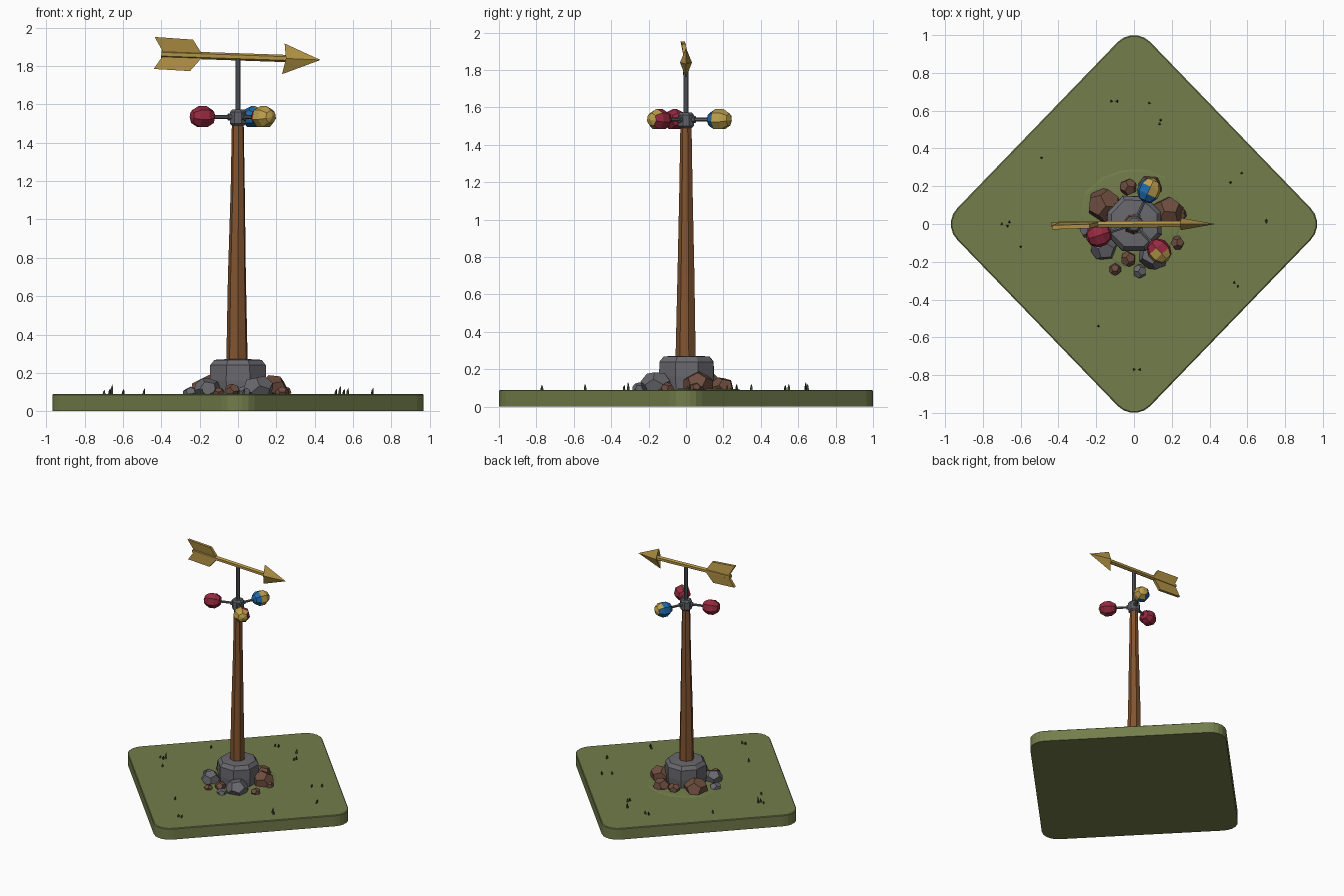
import bpy, bmesh, math, random
from mathutils import Vector, Matrix, Euler

if "Cube" in bpy.data.objects:
    bpy.data.objects.remove(bpy.data.objects["Cube"])
random.seed(4)

def mat(name, *c):
    m = bpy.data.materials.new(name)
    m.diffuse_color = (*c, 1)
    m.use_nodes = True
    m.node_tree.nodes["Principled BSDF"].inputs["Base Color"].default_value = m.diffuse_color
    return m

GREEN = mat("olive_green", 0.17, 0.205, 0.069)
GRASS = mat("dark_grass", 0.045, 0.06, 0.022)
STONE = mat("stone_grey", 0.14, 0.138, 0.155)
BROWN = mat("rock_brown", 0.155, 0.075, 0.05)
WOOD = mat("wood", 0.22, 0.088, 0.03)
METAL = mat("iron", 0.115, 0.12, 0.135)
GOLD = mat("gold", 0.45, 0.29, 0.06)
YELLOW = mat("cup_yellow", 0.50, 0.34, 0.07)
RED = mat("cup_red", 0.30, 0.023, 0.05)
BLUE = mat("cup_blue", 0.015, 0.14, 0.40)

def finish(name, bm, *mats):
    bmesh.ops.recalc_face_normals(bm, faces=bm.faces)
    me = bpy.data.meshes.new(name)
    bm.to_mesh(me)
    bm.free()
    for m in mats:
        me.materials.append(m)
    ob = bpy.data.objects.new(name, me)
    bpy.context.collection.objects.link(ob)
    return ob

def bridge(name, rings, m):
    """Skin a list of equal-length point rings and cap both ends."""
    bm = bmesh.new()
    vr = [[bm.verts.new(p) for p in r] for r in rings]
    n = len(vr[0])
    for a, b in zip(vr, vr[1:]):
        for i in range(n):
            bm.faces.new((a[i], a[(i + 1) % n], b[(i + 1) % n], b[i]))
    bm.faces.new(vr[0])
    bm.faces.new(vr[-1])
    return finish(name, bm, m)

def loft(name, prof, n, m, rot=0, jit=0):
    """Lofted n-gon; profile rows are (z, radius, x offset, y offset)."""
    k = [1 + random.uniform(-jit, jit) for _ in range(n)]
    ang = [rot + math.tau * i / n for i in range(n)]
    return bridge(name, [[(ox + r * k[i] * math.cos(a), oy + r * k[i] * math.sin(a), z)
                          for i, a in enumerate(ang)] for z, r, ox, oy in prof], m)

def tube(name, p0, p1, r, n, m):
    p0, p1 = Vector(p0), Vector(p1)
    q = (p1 - p0).to_track_quat('Z', 'Y')
    ring = [q @ Vector((r * math.cos(math.tau * (i + .5) / n), r * math.sin(math.tau * (i + .5) / n), 0))
            for i in range(n)]
    return bridge(name, [[p + v for v in ring] for p in (p0, p1)], m)

# ground slab: diamond with rounded corners and a small top bevel
def slab_ring(z, inset):
    pts, r = [], 0.12
    for c in range(4):
        a0 = c * math.pi / 2
        cx, cy = (0.85 * math.cos(a0), 0.88 * math.sin(a0))
        for i in range(6):
            a = a0 - math.pi / 4 + i * math.pi / 10
            pts.append((cx + (r - inset) * math.cos(a), cy + (r - inset) * math.sin(a), z))
    return pts
bridge("ground_slab", [slab_ring(0, 0), slab_ring(0.085, 0), slab_ring(0.09, 0.006)], GREEN)

# low earth mound around the rocks
loft("earth_mound", [(0.085, 0.29, 0, 0.04), (0.093, 0.26, 0, 0.04), (0.098, 0.18, 0, 0.02)],
     14, GREEN, 0, 0.08)

# grass blades
for i, (x, y, h) in enumerate([
        (-.12, .65, .025), (-.09, .65, .03), (.08, .64, .04), (.14, .55, .03), (.135, .53, .025),
        (-.49, .35, .03), (.57, .27, .03), (.51, .22, .025), (-.66, .01, .05), (-.67, -.01, .03),
        (-.7, 0, .02), (-.6, -.12, .025), (.7, .02, .03), (.7, .01, .02), (.53, -.31, .04),
        (.55, -.33, .025), (-.19, -.54, .03), (0, -.77, .025), (.03, -.77, .025)]):
    loft(f"grass_blade_{i}", [(.085, .009, x, y), (.09 + h * .6, .006, x + .002, y),
                              (.09 + h, .001, x + .005, y)], 3, GRASS, i)

# stone plinth
loft("stone_plinth", [(0.08, 0.15, 0, 0.005), (0.16, 0.157, 0, 0.005), (0.24, 0.155, 0, 0.005),
                      (0.268, 0.132, 0, 0.005), (0.272, 0.06, 0, 0)], 8, STONE, math.pi / 8, 0.03)

# loose rocks: squashed, tumbled dodecahedra
def rock(name, x, y, r, top, m):
    ico = bmesh.new()
    bmesh.ops.create_icosphere(ico, subdivisions=1, radius=1)
    pts = [f.calc_center_median().normalized() for f in ico.faces]
    ico.free()
    rot = Euler([random.uniform(0, 6) for _ in range(3)]).to_matrix()
    bm = bmesh.new()
    zr = max(r * 0.85, (top - 0.08) * 0.6)
    for p in pts:
        p = rot @ p
        bm.verts.new((x + p.x * r, y + p.y * r, top - zr + p.z * zr))
    bmesh.ops.convex_hull(bm, input=bm.verts)
    bmesh.ops.dissolve_limit(bm, angle_limit=0.05, verts=bm.verts, edges=bm.edges)
    finish(name, bm, m)

for i, (x, y, r, top, m) in enumerate([
        (-.16, .10, .092, .19, BROWN), (-.03, .195, .047, .15, BROWN), (.085, .195, .065, .16, BROWN),
        (.18, .065, .085, .19, BROWN), (.23, -.10, .038, .13, BROWN), (.105, -.16, .085, .19, STONE),
        (.03, -.25, .038, .13, STONE), (-.03, -.185, .042, .145, BROWN), (-.10, -.24, .033, .125, BROWN),
        (-.16, -.125, .072, .175, STONE), (-.245, -.03, .046, .13, STONE), (.245, .05, .035, .13, BROWN)]):
    rock(f"rock_{i}", x, y, r, top, m)

# tapered wooden post
loft("post", [(0.2, 0.057, -0.003, -0.002), (0.7, 0.047, -0.004, 0), (1.15, 0.037, 0, 0),
              (1.5, 0.031, 0, 0)], 7, WOOD, 0.3, 0.05)

# iron hub and spindle
loft("hub", [(1.49, .034, 0, 0), (1.50, .045, 0, 0), (1.56, .045, 0, 0), (1.573, .034, 0, 0)],
     8, METAL, math.pi / 8)
tube("spindle", (0, 0, 1.55), (0, 0, 1.85), .015, 8, METAL)

# three spinning cups on arms, each with an outer and a face colour
for name, deg, outer, face in [("left", 198, RED, RED), ("back", 66, BLUE, YELLOW), ("front", 313, RED, YELLOW)]:
    a = math.radians(deg)
    d = Vector((math.cos(a), math.sin(a), 0))
    c = Vector((0, 0, 1.535))
    tube("arm_socket_" + name, c + d * .03, c + d * .055, .018, 6, METAL)
    tube("arm_" + name, c + d * .04, c + d * .16, .010, 6, METAL)
    bm = bmesh.new()
    bmesh.ops.create_uvsphere(bm, u_segments=7, v_segments=5, radius=1)
    bmesh.ops.transform(bm, verts=bm.verts, matrix=Matrix.Translation(c + d * .195)
                        @ d.to_track_quat('Z', 'Y').to_matrix().to_4x4()
                        @ Matrix.Diagonal((.064, .060, .070, 1)))
    bm.normal_update()
    a -= math.radians(30)
    fdir = Vector((math.cos(a), math.sin(a), 0))
    for f in bm.faces:
        f.material_index = int(f.normal.dot(fdir) > 0.2)
    finish("cup_" + name, bm, outer, face)

# gold arrow: shaft, fletching, head
tube("arrow_shaft", (-0.40, -.003, 1.862), (0.30, 0, 1.838), .019, 6, GOLD)

def fin(name, pts, t):
    """Plate from (x, lean y, z) outline points, thickened along y."""
    bridge(name, [[(x, y + s * t / 2, z) for x, y, z in pts] for s in (-1, 1)], GOLD)

fin("fletching_upper", [(-.435, -.018, 1.952), (-.235, -.012, 1.938), (-.185, 0, 1.86),
                        (-.385, 0, 1.864)], .022)
fin("fletching_lower", [(-.44, -.004, 1.785), (-.25, -.004, 1.774), (-.185, 0, 1.848),
                        (-.385, 0, 1.864)], .022)

bm = bmesh.new()
tip, notch, *rim = [bm.verts.new(p) for p in [
    (.43, 0, 1.832), (.265, 0, 1.84),
    (.243, 0, 1.918), (.25, .032, 1.84), (.23, 0, 1.758), (.25, -.032, 1.84)]]
for i in range(4):
    p, q = rim[i], rim[(i + 1) % 4]
    bm.faces.new((tip, p, q))
    bm.faces.new((notch, q, p))
finish("arrow_head", bm, GOLD)
